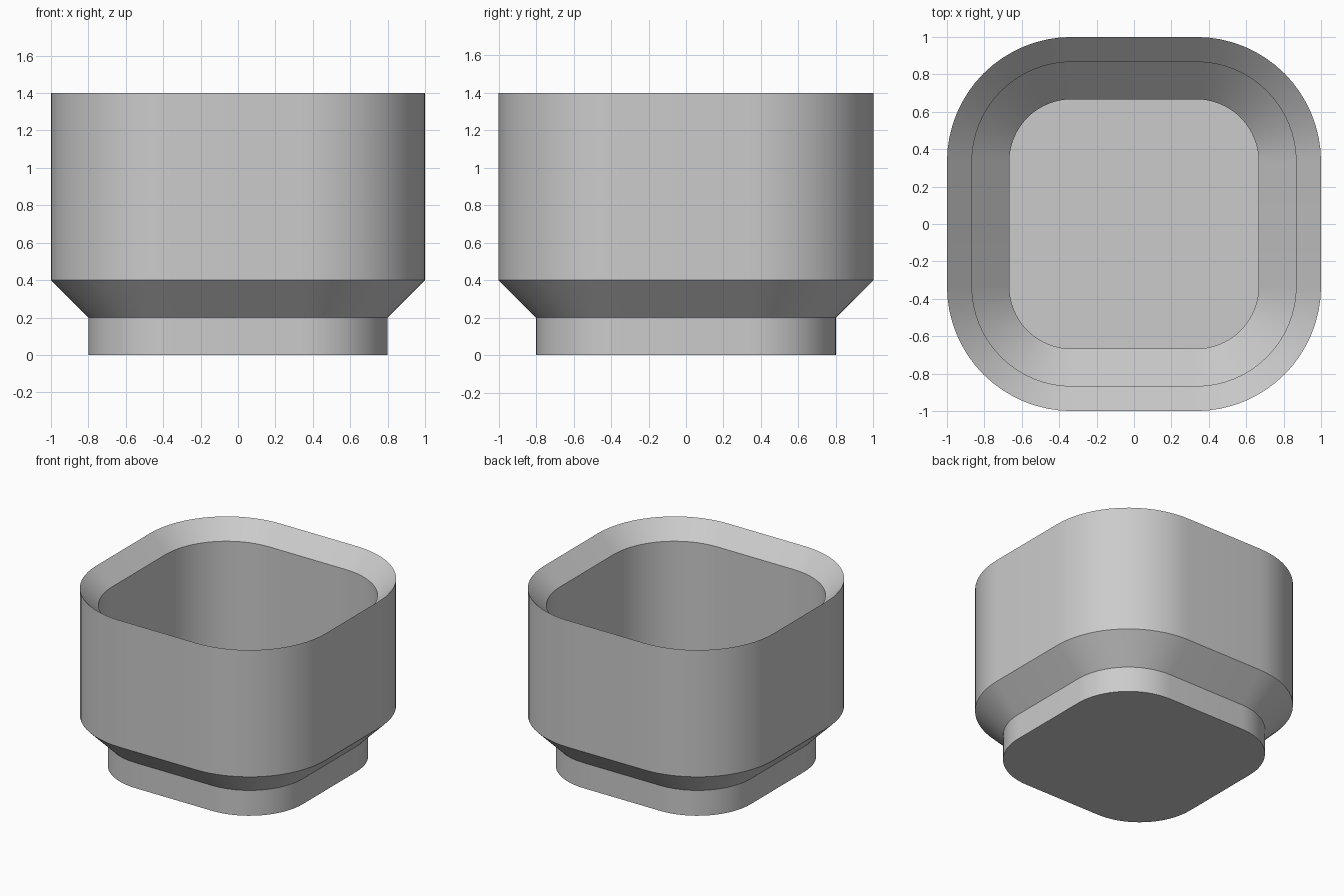
import bpy, bmesh, math

cube = bpy.data.objects.get("Cube")
if cube:
    bpy.data.objects.remove(cube, do_unlink=True)

STRAIGHT = 1 / 3      # half length of each flat side
WALL = 2 / 15         # wall thickness
CORNER_STEPS = 16

grey = bpy.data.materials.new("light grey")
grey.use_nodes = True
colour = (0.6, 0.6, 0.6, 1)
grey.diffuse_color = colour
grey.node_tree.nodes["Principled BSDF"].inputs["Base Color"].default_value = colour


def rounded_square(bm, half, z):
    """Ring of vertices with corners centred on a fixed inner square."""
    radius = half - STRAIGHT
    ring = []
    for corner, (sx, sy) in enumerate([(1, 1), (-1, 1), (-1, -1), (1, -1)]):
        for i in range(CORNER_STEPS + 1):
            a = (corner + i / CORNER_STEPS) * math.pi / 2
            ring.append(bm.verts.new((sx * STRAIGHT + radius * math.cos(a),
                                      sy * STRAIGHT + radius * math.sin(a), z)))
    return ring


# Wall section from the underside, up the outside, over the rim, down to the floor
section = [
    (0.8, 0), (0.8, 0.2), (1, 0.4), (1, 1.4),
    (1 - WALL, 1.4 - WALL), (1 - WALL, 0.4),
    (0.8 - WALL, 0.2), (0.8 - WALL, WALL),
]

bm = bmesh.new()
rings = [rounded_square(bm, half, z) for half, z in section]
for low, high in zip(rings, rings[1:]):
    n = len(low)
    for i in range(n):
        j = (i + 1) % n
        bm.faces.new((low[i], low[j], high[j], high[i]))

# Underside and inner floor
bm.faces.new(rings[0][::-1])
bm.faces.new(rings[-1])
bmesh.ops.recalc_face_normals(bm, faces=bm.faces[:])

mesh = bpy.data.meshes.new("stacking_bin")
bm.to_mesh(mesh)
bm.free()
mesh.materials.append(grey)
stacking_bin = bpy.data.objects.new("stacking_bin", mesh)
bpy.context.collection.objects.link(stacking_bin)

# Smooth corners with crisp creases
bpy.ops.object.select_all(action="DESELECT")
stacking_bin.select_set(True)
bpy.context.view_layer.objects.active = stacking_bin
bpy.ops.object.shade_smooth_by_angle(angle=math.radians(30))
